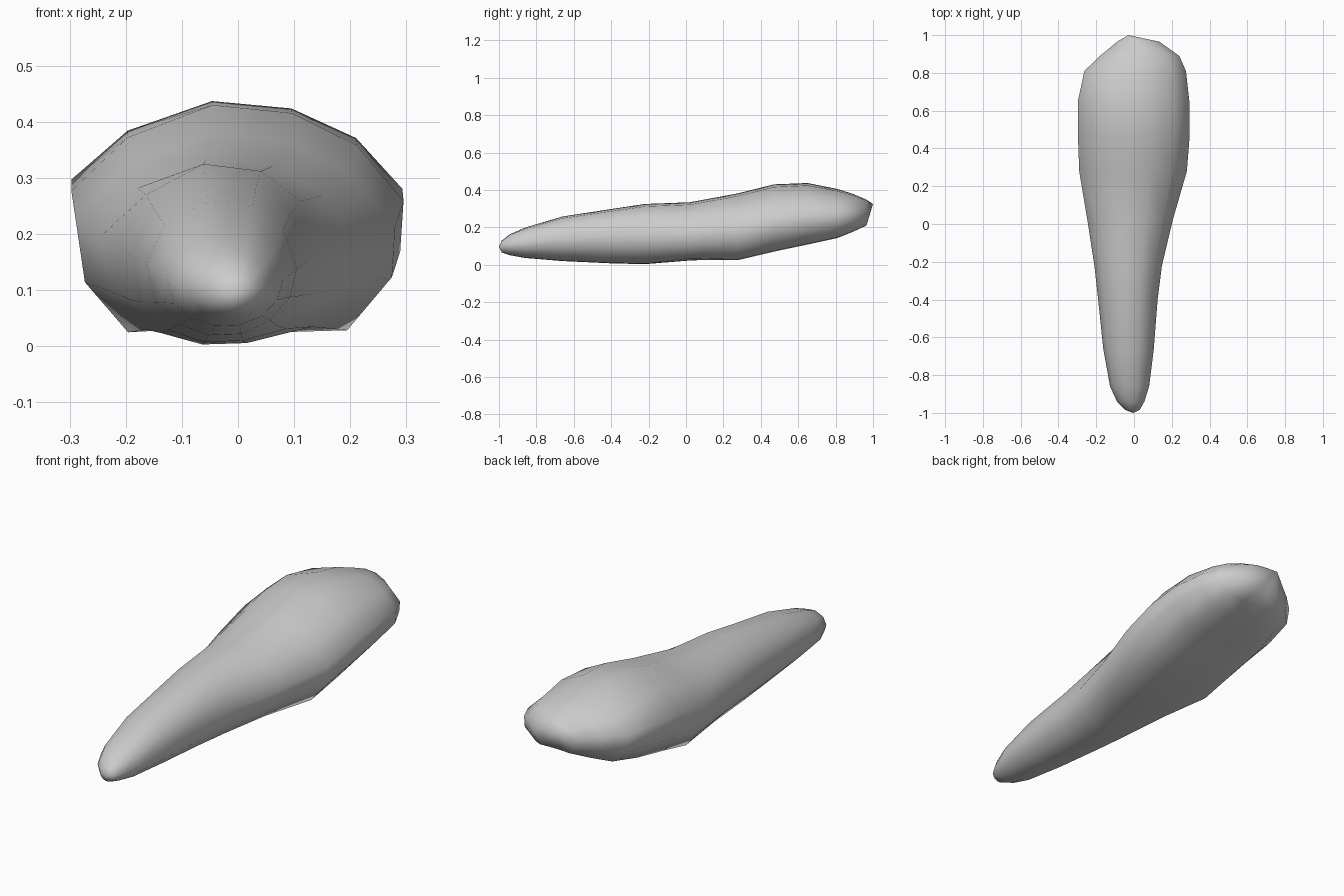
import bpy, bmesh, math

cube = bpy.data.objects.get("Cube")
if cube:
    bpy.data.objects.remove(cube, do_unlink=True)

# Round cross-section for the front, broad flat-bottomed one for the back
ANGLES = (0, 35, 65, 100, 140, 177, 210, 235, 260, 285, 310, 335)
ROUND = [(math.cos(math.radians(a)), math.sin(math.radians(a))) for a in ANGLES]
BROAD = [(1, 0.05), (0.72, 0.6), (0.33, 0.92), (-0.15, 1), (-0.66, 0.68), (-1, 0.15),
         (-0.94, -0.5), (-0.67, -1), (-0.22, -0.96), (0.25, -0.96), (0.7, -0.98), (0.98, -0.45)]
SIDES = len(ANGLES)

# Sections along the body: y, left edge, right edge, bottom, top, broadness
SECTIONS = [
    (-0.985, -0.045, 0.03, 0.065, 0.13, 0),
    (-0.94, -0.09, 0.055, 0.05, 0.165, 0),
    (-0.86, -0.127, 0.08, 0.035, 0.2, 0),
    (-0.66, -0.163, 0.105, 0.018, 0.26, 0),
    (-0.4, -0.19, 0.125, 0.005, 0.3, 0.1),
    (-0.22, -0.21, 0.148, 0.0, 0.327, 0.2),
    (0.02, -0.247, 0.205, 0.018, 0.335, 0.6),
    (0.28, -0.29, 0.28, 0.025, 0.382, 1),
    (0.47, -0.297, 0.295, 0.07, 0.43, 1),
    (0.65, -0.297, 0.293, 0.108, 0.437, 1),
    (0.81, -0.263, 0.275, 0.143, 0.405, 1),
    (0.89, -0.18, 0.24, 0.175, 0.38, 1),
    (0.965, -0.09, 0.135, 0.21, 0.348, 1),
]


def add_ring(bm, y, left, right, bottom, top, broad):
    cx, w = (left + right) / 2, (right - left) / 2
    cz, h = (bottom + top) / 2, (top - bottom) / 2
    ring = []
    for (rx, rz), (bx, bz) in zip(ROUND, BROAD):
        u = rx + (bx - rx) * broad
        v = rz + (bz - rz) * broad
        ring.append(bm.verts.new((cx + w * u, y, cz + h * v)))
    return ring


def add_cap(bm, ring, point):
    tip = bm.verts.new(point)
    for i in range(SIDES):
        bm.faces.new((ring[i], ring[(i + 1) % SIDES], tip))


# Tapered body lofted through the sections
bm = bmesh.new()
rings = [add_ring(bm, *s) for s in SECTIONS]
for r, s in zip(rings, rings[1:]):
    for i in range(SIDES):
        j = (i + 1) % SIDES
        bm.faces.new((r[i], r[j], s[j], s[i]))

# Rounded front tip and blunt pointed back end
add_cap(bm, rings[0], (-0.005, -1.0, 0.095))
add_cap(bm, rings[-1], (-0.03, 1.0, 0.325))
bmesh.ops.recalc_face_normals(bm, faces=bm.faces)
for f in bm.faces:
    f.smooth = True

mesh = bpy.data.meshes.new("tapered_body")
bm.to_mesh(mesh)
bm.free()
body = bpy.data.objects.new("tapered_body", mesh)
bpy.context.collection.objects.link(body)

# Plain grey surface
grey = bpy.data.materials.new("light_grey")
grey.use_nodes = True
colour = (0.6, 0.6, 0.6, 1)
grey.diffuse_color = colour
grey.node_tree.nodes["Principled BSDF"].inputs["Base Color"].default_value = colour
mesh.materials.append(grey)
